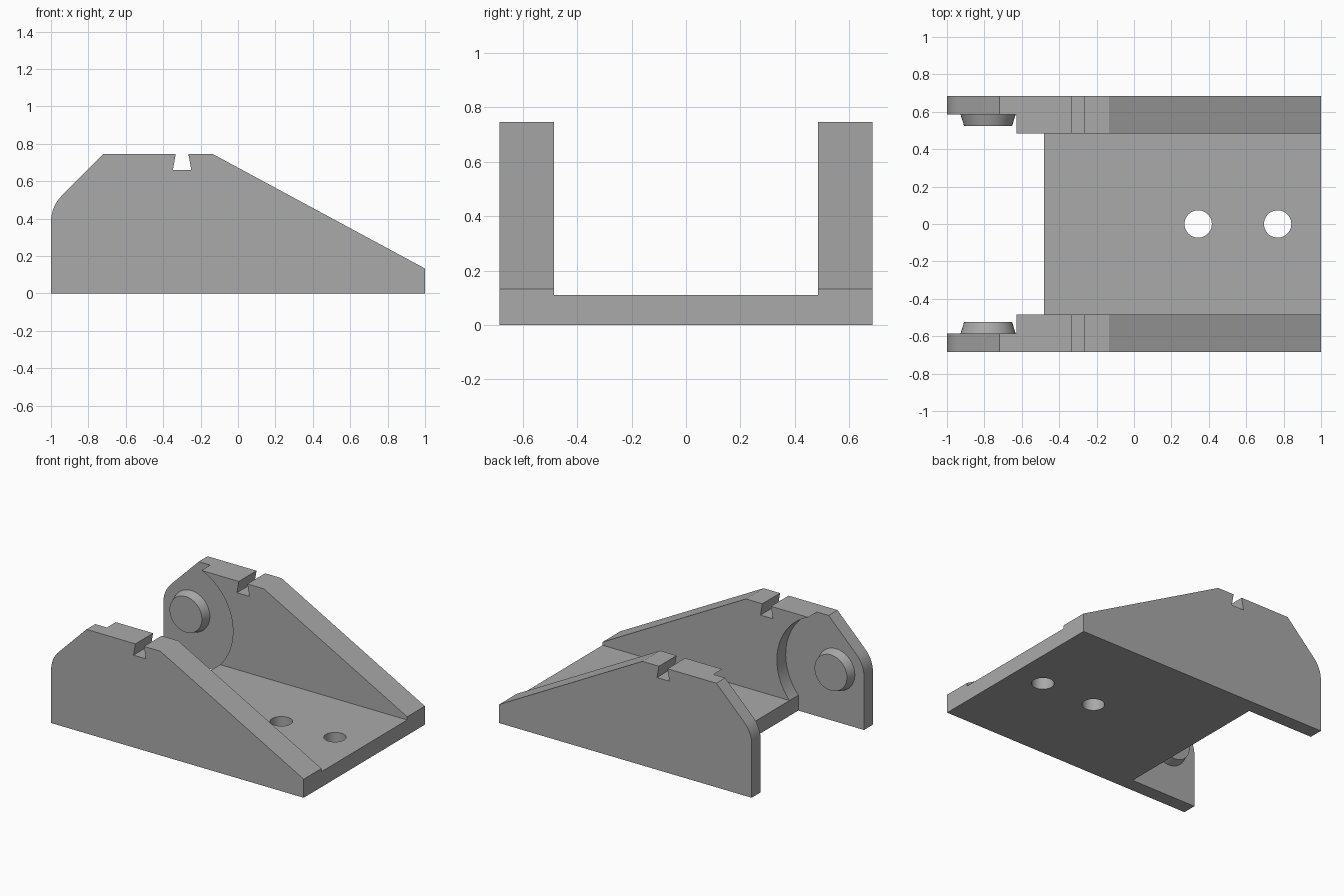
import bpy, bmesh
from math import sin, cos, pi, radians
from mathutils import Matrix, Vector

cube = bpy.data.objects.get("Cube")
if cube:
    bpy.data.objects.remove(cube, do_unlink=True)

grey = bpy.data.materials.new("plain grey")
grey.use_nodes = True
COLOUR = (0.4, 0.4, 0.4, 1)
grey.diffuse_color = COLOUR
grey.node_tree.nodes["Principled BSDF"].inputs["Base Color"].default_value = COLOUR

WIDTH, INNER, RECESS = 0.685, 0.485, 0.585   # half widths across y
FLOOR, FLOOR_END = 0.11, -0.48
PIVOT = (-0.78, 0.375)                       # x, z of the pins


def finish(name, bm):
    bmesh.ops.recalc_face_normals(bm, faces=bm.faces)
    mesh = bpy.data.meshes.new(name)
    bm.to_mesh(mesh)
    bm.free()
    mesh.materials.append(grey)
    obj = bpy.data.objects.new(name, mesh)
    bpy.context.collection.objects.link(obj)
    return obj


def extrude_profile(name, points, half):
    """Extrude an x-z outline from -half to +half along y."""
    bm = bmesh.new()
    face = bm.faces.new([bm.verts.new((x, -half, z)) for x, z in points])
    moved = bmesh.ops.extrude_face_region(bm, geom=[face])["geom"]
    verts = [v for v in moved if isinstance(v, bmesh.types.BMVert)]
    bmesh.ops.translate(bm, verts=verts, vec=(0, 2 * half, 0))
    return finish(name, bm)


def box(name, x0, x1, z0, z1, half):
    return extrude_profile(name, [(x0, z0), (x1, z0), (x1, z1), (x0, z1)], half)


def cylinder(name, centre, r1, r2, depth, turn=0, sides=64):
    bm = bmesh.new()
    spin = Matrix.Translation(Vector(centre)) @ Matrix.Rotation(turn, 4, "X")
    bmesh.ops.create_cone(bm, cap_ends=True, segments=sides, radius1=r1,
                          radius2=r2, depth=depth, matrix=spin)
    return finish(name, bm)


def select_only(obj):
    bpy.ops.object.select_all(action="DESELECT")
    obj.select_set(True)
    bpy.context.view_layer.objects.active = obj


# Bracket side outline: rounded rear corner, dovetail notch, long slope
R = 0.2
corner = [(-1 + R - R * cos(a), 0.382 + R * sin(a))
          for a in (radians(45) * i / 10 for i in range(11))]
outline = [(-1, 0)] + corner + [
    (-0.72, 0.745), (-0.333, 0.745), (-0.348, 0.66), (-0.25, 0.66),
    (-0.265, 0.745), (-0.135, 0.745), (1, 0.133), (1, 0)]
bracket = extrude_profile("bracket_body", outline, WIDTH)

# Channel, round pivot recess, rear opening and bolt holes
cutters = [
    box("channel_cutter", -1.2, 1.2, FLOOR, 1, INNER),
    cylinder("recess_cutter", (PIVOT[0], 0, PIVOT[1]), 0.4, 0.4,
             2 * RECESS, pi / 2, 128),
    box("rear_cutter", -1.2, FLOOR_END, -0.2, FLOOR, RECESS),
]
for x in (0.343, 0.768):
    cutters.append(cylinder("hole_cutter", (x, 0, 0.05), 0.073, 0.073, 0.4))

select_only(bracket)
for cutter in cutters:
    cutter.hide_render = True
    mod = bracket.modifiers.new(cutter.name, "BOOLEAN")
    mod.operation, mod.solver, mod.object = "DIFFERENCE", "EXACT", cutter
    bpy.ops.object.modifier_apply(modifier=mod.name)
    bpy.data.objects.remove(cutter, do_unlink=True)
bpy.ops.object.shade_smooth_by_angle(angle=radians(25))

# Tapered pivot pins facing each other
for name, side in (("left_pin", -1), ("right_pin", 1)):
    pin = cylinder(name, (PIVOT[0], side * (RECESS - 0.03), PIVOT[1]),
                   0.148, 0.128, 0.064, side * pi / 2)
    select_only(pin)
    bpy.ops.object.shade_smooth_by_angle(angle=radians(25))
